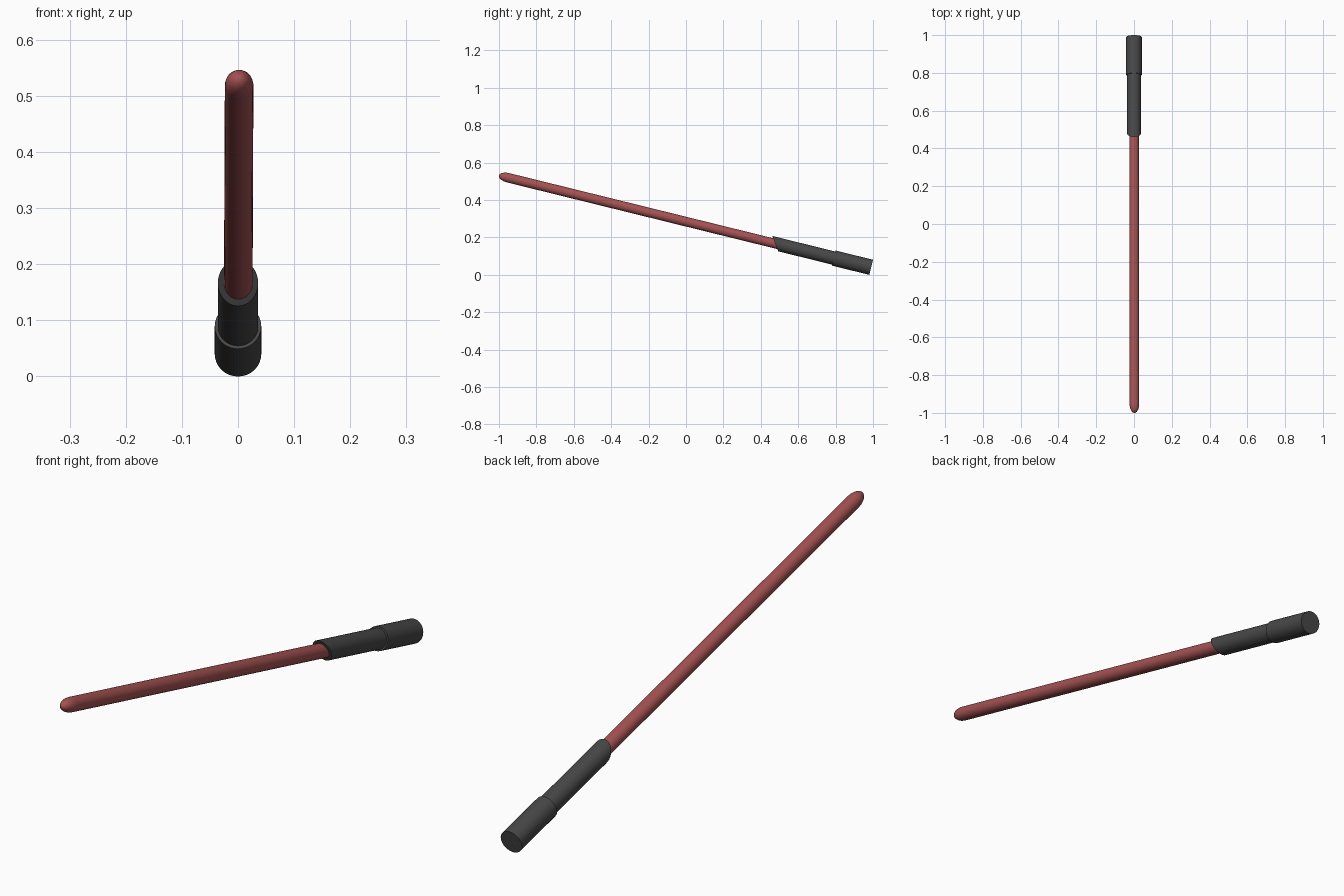
import bpy, math
from mathutils import Matrix

if "Cube" in bpy.data.objects:
    bpy.data.objects.remove(bpy.data.objects["Cube"])

TILT = math.radians(76.15)
BASE = Matrix.Translation((0, 0.99, 0.04)) @ Matrix.Rotation(TILT, 4, 'X')
SIDES = 32


def material(name, rgb):
    m = bpy.data.materials.new(name)
    m.diffuse_color = (*rgb, 1)
    m.use_nodes = True
    m.node_tree.nodes["Principled BSDF"].inputs["Base Color"].default_value = m.diffuse_color
    return m


def lathe(name, profile, mat, slant=0.0, lean=0.0):
    """Spin (radius, distance) points about the shaft axis; slant shears the far end."""
    verts, faces = [], []
    far = max(d for _, d in profile)
    for r, d in profile:
        for i in range(SIDES):
            a = math.tau * i / SIDES
            x, y = r * math.cos(a), r * math.sin(a)
            verts.append((x + lean * d, y, d + (slant * y if d == far else 0)))
    for k in range(len(profile) - 1):
        for i in range(SIDES):
            j = (i + 1) % SIDES
            faces.append((k * SIDES + i, k * SIDES + j,
                          (k + 1) * SIDES + j, (k + 1) * SIDES + i))
    faces.append(tuple(reversed(range(SIDES))))
    faces.append(tuple(range(len(verts) - SIDES, len(verts))))
    me = bpy.data.meshes.new(name)
    me.from_pydata(verts, [], faces)
    me.transform(BASE)
    me.materials.append(mat)
    ob = bpy.data.objects.new(name, me)
    bpy.context.collection.objects.link(ob)
    bpy.context.view_layer.objects.active = ob
    ob.select_set(True)
    bpy.ops.object.shade_smooth_by_angle(angle=math.radians(35))
    ob.select_set(False)
    return ob


dark = material("dark_metal", (0.065, 0.065, 0.065))
red = material("red_glow", (0.38, 0.085, 0.085))

# Wide pommel
lathe("pommel", [(0.0415, 0), (0.0415, 0.206)], dark)

# Slimmer grip with an obliquely cut emitter end
lathe("grip", [(0.036, 0.19), (0.036, 0.45), (0.036, 0.528)], dark, slant=0.7)

# Long blade with a rounded tip
R, START, CAP = 0.0255, 2.0, 0.05
tip = [(R * math.cos(t), START + CAP * math.sin(t))
       for t in (math.radians(a) for a in (0, 18, 36, 54, 70, 82, 88))]
lathe("blade", [(R, 0.45)] + tip, red, lean=0.001)
